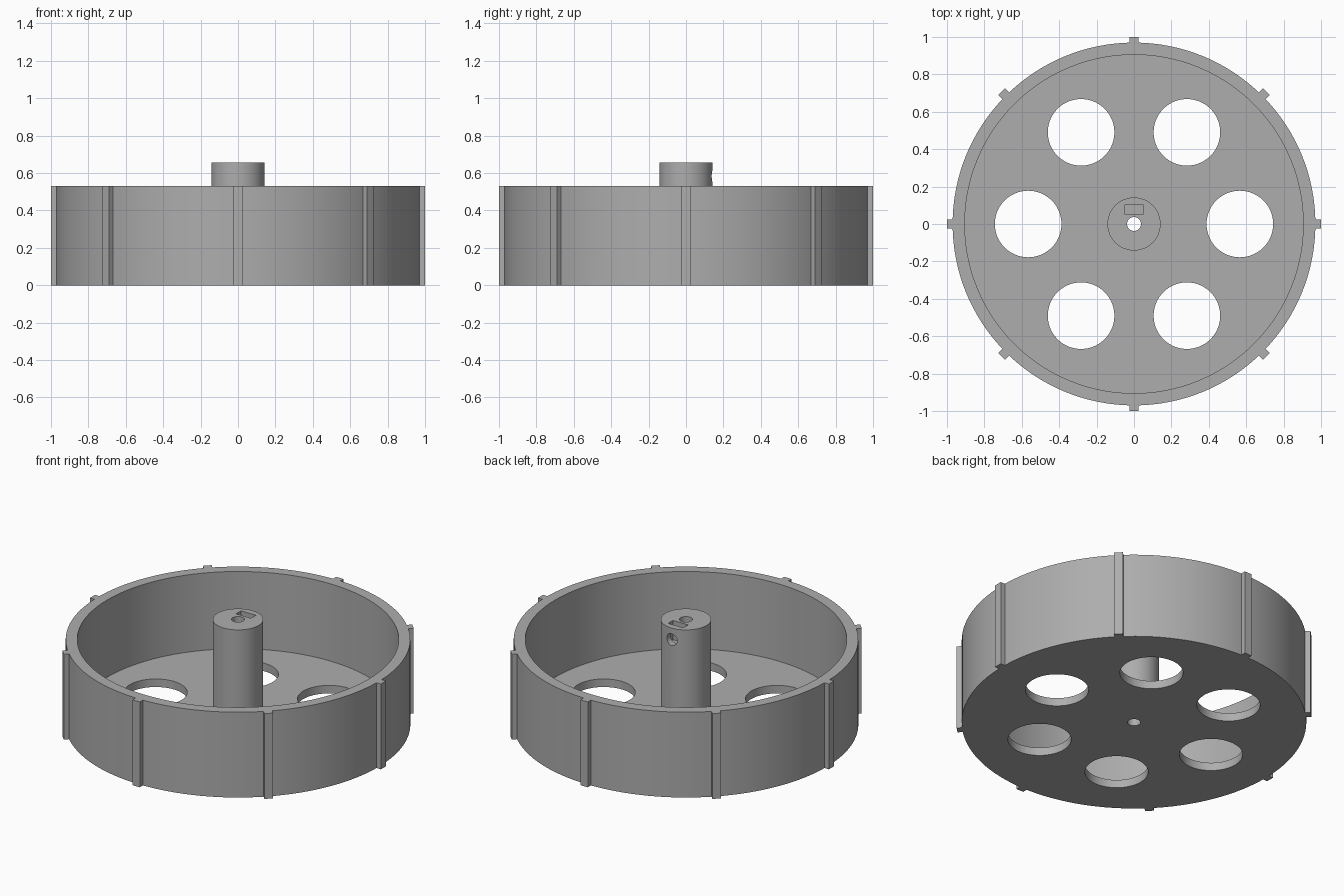
import bpy, bmesh, math
from mathutils import Matrix, Vector

if "Cube" in bpy.data.objects:
    bpy.data.objects.remove(bpy.data.objects["Cube"])

grey = bpy.data.materials.new("plain grey")
grey.diffuse_color = (0.42, 0.42, 0.42, 1)
grey.use_nodes = True
grey.node_tree.nodes["Principled BSDF"].inputs["Base Color"].default_value = grey.diffuse_color


def make_object(name, bm):
    bmesh.ops.recalc_face_normals(bm, faces=bm.faces)
    mesh = bpy.data.meshes.new(name)
    bm.to_mesh(mesh)
    bm.free()
    mesh.materials.append(grey)
    obj = bpy.data.objects.new(name, mesh)
    bpy.context.collection.objects.link(obj)
    return obj


def lathe(name, profile, steps):
    bm = bmesh.new()
    verts = [bm.verts.new((r, 0, z)) for r, z in profile]
    edges = [bm.edges.new((verts[i - 1], verts[i])) for i in range(len(verts))]
    bmesh.ops.spin(bm, geom=verts + edges, cent=(0, 0, 0), axis=(0, 0, 1),
                   angle=math.tau, steps=steps, use_duplicate=False)
    bmesh.ops.remove_doubles(bm, verts=bm.verts, dist=1e-5)
    return make_object(name, bm)


def box(bm, size, matrix):
    bmesh.ops.create_cube(bm, size=1, matrix=matrix @ Matrix.Diagonal((*size, 1)))


def cylinder(bm, radius, depth, matrix, segments=64):
    bmesh.ops.create_cone(bm, cap_ends=True, segments=segments, radius1=radius,
                          radius2=radius, depth=depth, matrix=matrix)


def combine(target, tool, operation):
    mod = target.modifiers.new(operation.lower(), 'BOOLEAN')
    mod.operation = operation
    mod.solver = 'EXACT'
    mod.object = tool
    bpy.context.view_layer.objects.active = target
    bpy.ops.object.modifier_apply(modifier=mod.name)
    bpy.data.objects.remove(tool)


RIM, INNER, HEIGHT, FLOOR = 0.97, 0.905, 0.53, 0.05
HUB, HUB_TOP, BORE = 0.142, 0.655, 0.037

# Dished wheel with central bored hub, turned from one profile
wheel = lathe("wheel", [(BORE, 0), (RIM, 0), (RIM, HEIGHT), (INNER, HEIGHT),
                        (INNER, FLOOR), (HUB, FLOOR), (HUB, HUB_TOP),
                        (BORE, HUB_TOP)], 128)

# Eight grip ribs around the rim
bm = bmesh.new()
for i in range(8):
    turn = Matrix.Rotation(i * math.tau / 8, 4, 'Z')
    box(bm, (0.06, 0.05, HEIGHT), turn @ Matrix.Translation((0.97, 0, HEIGHT / 2)))
combine(wheel, make_object("ribs", bm), 'UNION')

# Six round holes through the floor
bm = bmesh.new()
for i in range(6):
    turn = Matrix.Rotation(i * math.tau / 6, 4, 'Z')
    cylinder(bm, 0.178, 0.3, turn @ Matrix.Translation((0.566, 0, 0)))
combine(wheel, make_object("floor_holes", bm), 'DIFFERENCE')

# Nut pocket in the hub top
bm = bmesh.new()
box(bm, (0.103, 0.048, 0.24), Matrix.Translation((0, 0.078, HUB_TOP)))
combine(wheel, make_object("nut_pocket", bm), 'DIFFERENCE')

# Set screw hole from the back of the hub to the bore
bm = bmesh.new()
cylinder(bm, 0.036, 0.2, Matrix.Translation((0, 0.1, 0.583))
         @ Matrix.Rotation(math.pi / 2, 4, 'X'), 32)
combine(wheel, make_object("screw_hole", bm), 'DIFFERENCE')

# Smooth the curved walls, keep the rims crisp
bpy.ops.object.select_all(action='DESELECT')
wheel.select_set(True)
bpy.context.view_layer.objects.active = wheel
bpy.ops.object.shade_smooth_by_angle(angle=math.radians(30))
